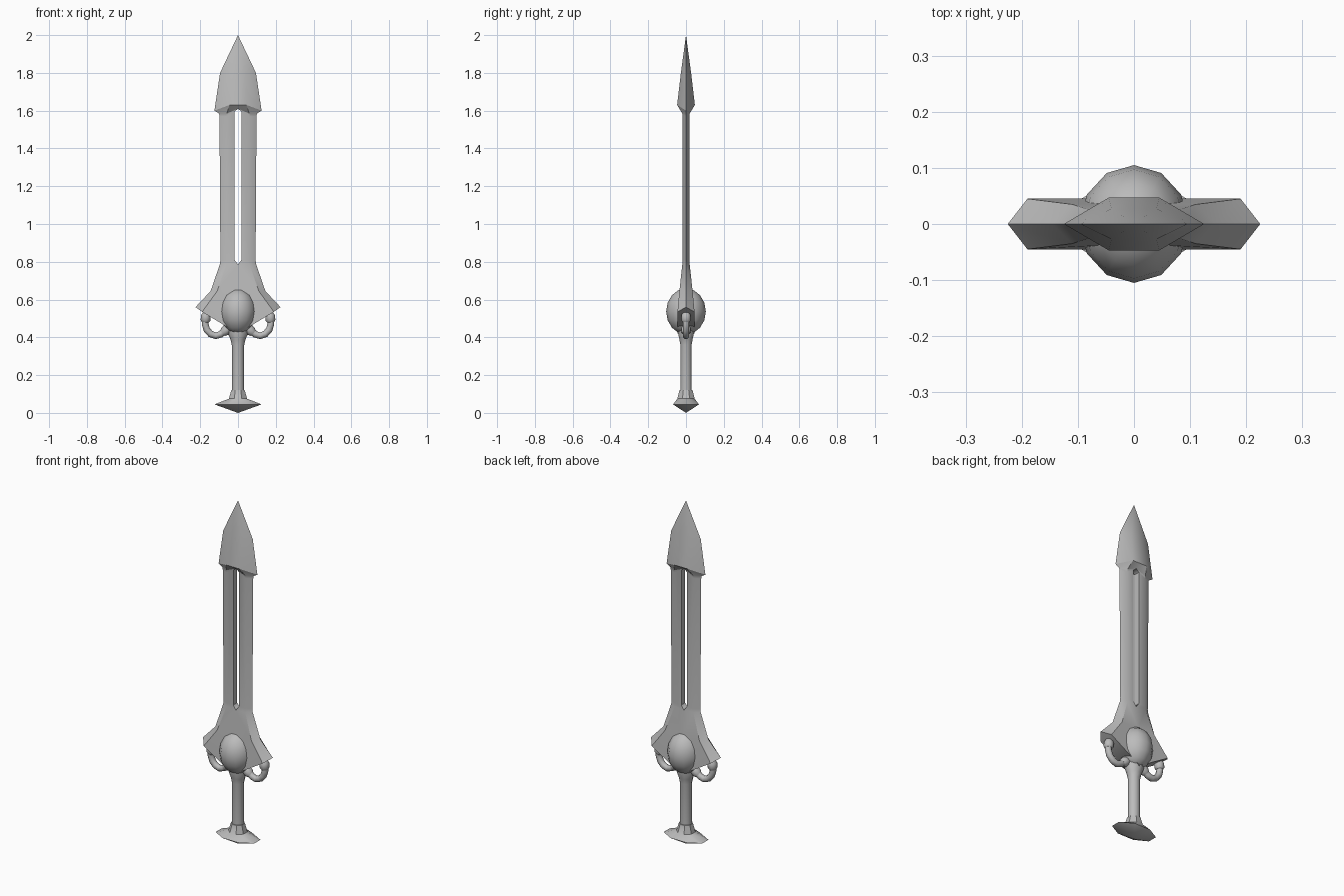
import bpy, bmesh, math
from mathutils import Vector

cube = bpy.data.objects.get("Cube")
if cube:
    bpy.data.objects.remove(cube, do_unlink=True)

GREY = (0.5, 0.5, 0.5, 1)
steel = bpy.data.materials.new("steel grey")
steel.use_nodes = True
steel.diffuse_color = GREY
steel.node_tree.nodes["Principled BSDF"].inputs["Base Color"].default_value = GREY


def finish(name, bm, angle=35, mirror=False):
    bmesh.ops.remove_doubles(bm, verts=bm.verts, dist=0.0005)
    bmesh.ops.recalc_face_normals(bm, faces=bm.faces)
    mesh = bpy.data.meshes.new(name)
    bm.to_mesh(mesh)
    bm.free()
    mesh.materials.append(steel)
    ob = bpy.data.objects.new(name, mesh)
    bpy.context.collection.objects.link(ob)
    bpy.ops.object.select_all(action='DESELECT')
    ob.select_set(True)
    bpy.context.view_layer.objects.active = ob
    bpy.ops.object.shade_smooth_by_angle(angle=math.radians(angle))
    if mirror:
        mod = ob.modifiers.new("Mirror", 'MIRROR')
        mod.merge_threshold = 0.0005
    return ob


def skin(bm, rings):
    """Join matching closed rings of points and cap both ends."""
    loops = [[bm.verts.new(p) for p in ring] for ring in rings]
    n = len(loops[0])
    for a, b in zip(loops, loops[1:]):
        for i in range(n):
            j = (i + 1) % n
            bm.faces.new((a[i], a[j], b[j], b[i]))
    bm.faces.new(loops[0])
    bm.faces.new(loops[-1])


def turned(name, profile, sides, turn=0.0, angle=35):
    """Upright part from (x radius, y radius, z) steps."""
    bm = bmesh.new()
    angles = [math.tau * i / sides + turn for i in range(sides)]
    skin(bm, [[(rx * math.cos(a), ry * math.sin(a), z) for a in angles]
              for rx, ry, z in profile])
    return finish(name, bm, angle)


def tube(bm, path, radii, sides=10):
    """Round tube along a path in the xz plane."""
    pts = [Vector((x, 0, z)) for x, z in path]
    side = Vector((0, 1, 0))
    rings = []
    for i, p in enumerate(pts):
        along = (pts[min(i + 1, len(pts) - 1)] - pts[max(i - 1, 0)]).normalized()
        across = along.cross(side)
        rings.append([p + r * (across * math.cos(a) + side * math.sin(a))
                      for r in [radii[i]]
                      for a in [math.tau * k / sides for k in range(sides)]])
    skin(bm, rings)


# Blade and guard: edge x, edge z, ridge x, ridge z, thickness, slot x, middle z
rows = [
    (0, 2, 0, 2, 0, 0, 2),
    (.095, 1.8, .04, 1.8, .027, 0, 1.8),
    (.125, 1.6, .045, 1.63, .047, 0, 1.63),
    (.1, 1.585, .06, 1.585, .02, 0, 1.61),
    (.098, 1.57, .06, 1.57, .018, .018, 1.595),
    (.093, .81, .06, .81, .018, .018, .81),
    (.095, .79, .06, .79, .019, 0, .785),
    (.145, .645, .11, .645, .035, 0, .645),
    (.225, .56, .19, .535, .045, 0, .42),
]
bm = bmesh.new()
strips = [[bm.verts.new(p) for p in ((s, -t, zi), (c, -t, zc), (w, 0, ze), (c, t, zc), (s, t, zi))]
          for w, ze, c, zc, t, s, zi in rows]
for k, (a, b) in enumerate(zip(strips, strips[1:])):
    for i in range(4):
        bm.faces.new((a[i], a[i + 1], b[i + 1], b[i]))
    if rows[k][5] or rows[k + 1][5]:  # slot wall
        bm.faces.new((a[4], a[0], b[0], b[4]))
end = strips[-1]
bm.faces.new((end[0], end[1], end[3], end[4]))
bm.faces.new(end[1:4])
finish("blade_and_guard", bm, 30, mirror=True)

# Oval boss through the guard
bm = bmesh.new()
bmesh.ops.create_uvsphere(bm, u_segments=12, v_segments=8, radius=1)
for v in bm.verts:
    v.co = (v.co.x * .097, v.co.y * .105, v.co.z * .122 + .537)
finish("guard_boss", bm, 50)

# Grip with flared top
turned("grip", [(.033, .031, .11), (.033, .031, .36), (.04, .037, .39),
                (.055, .045, .425), (.055, .045, .46)], 10, angle=50)

# Pommel: collar flaring to a wide rim, pointed below
turned("pommel", [(.038, .037, .122), (.052, .05, .075), (.135, .074, .045),
                  (.0, .0, 0)], 8, math.pi / 8, 40)

# Curled finger loops with end collars
bm = bmesh.new()
tube(bm, [(.172, .515), (.174, .47), (.165, .44), (.145, .418), (.118, .408),
          (.092, .416), (.07, .435), (.045, .455)], [.018] * 8)
tube(bm, [(.168, .53), (.17, .515), (.172, .49), (.173, .48)], [.018, .026, .026, .019])
tube(bm, [(.082, .422), (.07, .432), (.05, .45), (.04, .458)], [.019, .026, .026, .02])
finish("finger_loops", bm, 50, mirror=True)
